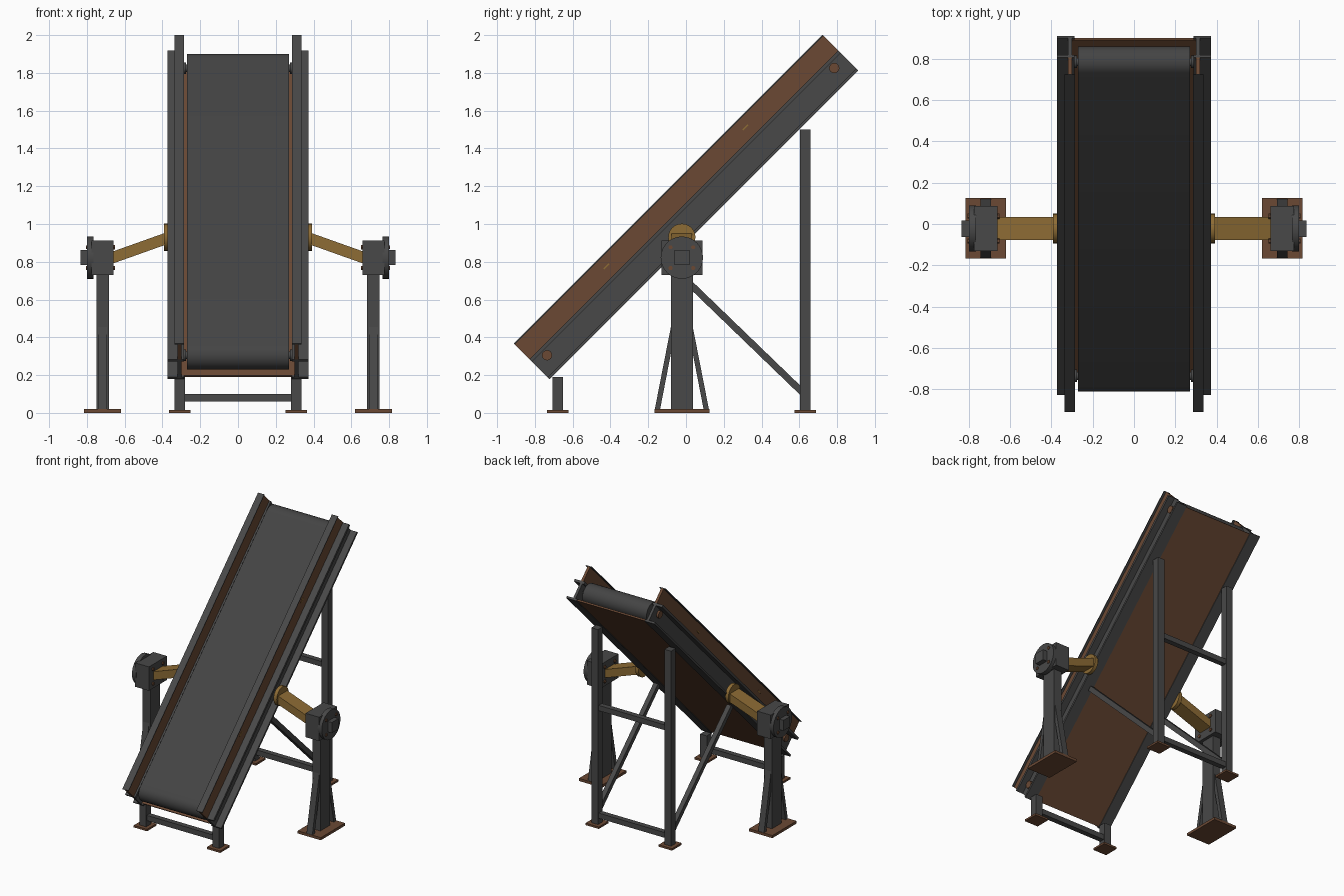
import bpy, bmesh, math
from mathutils import Vector, Matrix

if "Cube" in bpy.data.objects:
    bpy.data.objects.remove(bpy.data.objects["Cube"], do_unlink=True)


def material(name, rgb):
    m = bpy.data.materials.new(name)
    m.use_nodes = True
    m.diffuse_color = (*rgb, 1)
    m.node_tree.nodes["Principled BSDF"].inputs["Base Color"].default_value = (*rgb, 1)
    return m


steel = material("dark steel", (0.065, 0.065, 0.065))
rubber = material("belt rubber", (0.058, 0.058, 0.058))
rust = material("rusty brown", (0.145, 0.066, 0.034))
yellow = material("worn yellow", (0.27, 0.15, 0.035))

# Conveyor space: y runs up the slope, z is normal to the belt
SLOPE = Matrix.Translation((0, 0, 1.09)) @ Matrix.Rotation(math.radians(45), 4, 'X')
FLAT = Matrix.Identity(4)
LENGTH = 2.31
POST_Y = -0.022


def finish(name, bm, mat, matrix=FLAT, smooth=False):
    bmesh.ops.recalc_face_normals(bm, faces=bm.faces)
    mesh = bpy.data.meshes.new(name)
    bm.to_mesh(mesh)
    bm.free()
    mesh.materials.append(mat)
    ob = bpy.data.objects.new(name, mesh)
    bpy.context.collection.objects.link(ob)
    ob.matrix_world = matrix
    if smooth:
        bpy.ops.object.select_all(action='DESELECT')
        ob.select_set(True)
        bpy.context.view_layer.objects.active = ob
        bpy.ops.object.shade_smooth_by_angle(angle=math.radians(35))
    return ob


def box(name, x, y, z, mat, matrix=FLAT):
    """Box given by its (low, high) range on each axis."""
    bm = bmesh.new()
    bmesh.ops.create_cube(bm, size=1)
    for v in bm.verts:
        v.co = [(lo + hi) / 2 + c * (hi - lo) for c, (lo, hi) in zip(v.co, (x, y, z))]
    return finish(name, bm, mat, matrix)


def side(s, lo, hi):
    return (s * lo, s * hi) if s > 0 else (s * hi, s * lo)


def beam(name, p, q, width, depth, mat):
    """Rectangular bar from p to q."""
    p, q = Vector(p), Vector(q)
    turn = (q - p).to_track_quat('Z', 'Y').to_matrix().to_4x4()
    half = (q - p).length / 2
    return box(name, (-width / 2, width / 2), (-depth / 2, depth / 2), (-half, half),
               mat, Matrix.Translation((p + q) / 2) @ turn)


def rod(name, x, y, z, radius, mat, matrix=FLAT, sides=24):
    """Cylinder along x."""
    bm = bmesh.new()
    bmesh.ops.create_cone(bm, cap_ends=True, segments=sides, radius1=radius,
                          radius2=radius, depth=x[1] - x[0])
    place = Matrix.Translation((sum(x) / 2, y, z)) @ Matrix.Rotation(math.pi / 2, 4, 'Y')
    bmesh.ops.transform(bm, matrix=place, verts=bm.verts)
    return finish(name, bm, mat, matrix, smooth=True)


def extrude_profile(name, points, x, mat, matrix, smooth=False):
    """Closed profile in the y-z plane, extruded over the x range."""
    bm = bmesh.new()
    face = bm.faces.new([bm.verts.new((x[0], a, b)) for a, b in points])
    ext = bmesh.ops.extrude_face_region(bm, geom=[face])
    verts = [g for g in ext["geom"] if isinstance(g, bmesh.types.BMVert)]
    bmesh.ops.translate(bm, verts=verts, vec=(x[1] - x[0], 0, 0))
    return finish(name, bm, mat, matrix, smooth)


# Belt wrapped around both drums
reach, drum_z, drum_r, steps = 1.075, -0.035, 0.076, 14
loop = []
for s in (1, -1):
    for i in range(steps + 1):
        a = math.pi * i / steps
        loop.append((s * (reach + drum_r * math.sin(a)), drum_z + s * drum_r * math.cos(a)))
extrude_profile("belt", loop, (-0.27, 0.27), rubber, SLOPE, smooth=True)

# Pan under the belt
along = (-LENGTH / 2, LENGTH / 2)
box("under_pan", (-0.3, 0.3), (-1.145, 1.145), (-0.128, -0.116), rust, SLOPE)

# Drum shafts
for end, y in (("lower", -reach), ("upper", reach)):
    rod(end + "_shaft", (-0.31, 0.31), y, drum_z, 0.02, steel, SLOPE)

for s, tag in ((1, "left"), (-1, "right")):
    # Side channel
    box(tag + "_channel_web", side(s, 0.30, 0.32), along, (-0.133, 0.015), steel, SLOPE)
    box(tag + "_channel_top", side(s, 0.287, 0.372), along, (-0.003, 0.015), steel, SLOPE)
    box(tag + "_channel_bottom", side(s, 0.287, 0.372), along, (-0.133, -0.118), steel, SLOPE)

    # Side guard with its top rail and small marks
    box(tag + "_guard", side(s, 0.30, 0.32), along, (0.015, 0.127), rust, SLOPE)
    box(tag + "_guard_rail", side(s, 0.285, 0.337), along, (0.127, 0.133), steel, SLOPE)
    for y in (-0.52, 0.52):
        box(tag + "_guard_mark", side(s, 0.318, 0.323), (y - 0.02, y + 0.02),
            (0.072, 0.08), yellow, SLOPE)

    # Shaft caps and bearings
    for y in (-reach, reach):
        rod(tag + "_shaft_cap", side(s, 0.315, 0.335), y, drum_z, 0.027, rust, SLOPE)
        rod(tag + "_shaft_collar", side(s, 0.275, 0.302), y, drum_z, 0.03, steel, SLOPE)

    # Frame legs with feet
    for end, y, top in (("front", -0.678, 0.19), ("rear", 0.632, 1.5)):
        box(f"{tag}_{end}_leg", side(s, 0.28, 0.336), (y - 0.028, y + 0.028),
            (0.015, top), steel)
        box(f"{tag}_{end}_foot", side(s, 0.252, 0.365), (y - 0.057, y + 0.057),
            (0, 0.015), rust)
    beam(tag + "_brace", (s * 0.308, 0.62, 0.105), (s * 0.308, -0.09, 0.79), 0.036, 0.036, steel)

    # Pivot arm and its flange
    rod(tag + "_arm_flange", side(s, 0.365, 0.392), POST_Y, 0.93, 0.072, yellow)
    beam(tag + "_pivot_arm", (s * 0.375, POST_Y, 0.925), (s * 0.67, POST_Y, 0.82),
         0.11, 0.06, yellow)

    # Support post with base plate and struts
    box(tag + "_post", side(s, 0.683, 0.75), (-0.08, 0.036), (0.02, 0.76), steel)
    box(tag + "_base_plate", side(s, 0.62, 0.815), (-0.167, 0.125), (0, 0.02), rust)
    for d in (-1, 1):
        profile = [(POST_Y + d * a, b) for a, b in
                   ((0.143, 0.02), (0.115, 0.02), (0.055, 0.33), (0.055, 0.47))]
        extrude_profile(tag + "_post_strut", profile, side(s, 0.693, 0.742), steel, FLAT)

    # Bearing housing, cover disc, square hub and bolts
    box(tag + "_bearing_block", side(s, 0.66, 0.775), (-0.13, 0.087), (0.73, 0.912), steel)
    rod(tag + "_bearing_cover", side(s, 0.765, 0.8), POST_Y, 0.822, 0.112, steel, sides=32)
    box(tag + "_bearing_hub", side(s, 0.795, 0.835), (-0.062, 0.018), (0.782, 0.862), steel)
    for dy in (-0.06, 0.06):
        for dz in (-0.055, 0.055):
            rod(tag + "_cover_bolt", side(s, 0.795, 0.806), POST_Y + dy, 0.822 + dz,
                0.012, rust, sides=6)
            rod(tag + "_block_bolt", side(s, 0.652, 0.665), POST_Y + dy, 0.822 + dz,
                0.013, rust, sides=6)

# Cross beams between the legs
for name, y, z in (("front", -0.678, 0.08), ("rear_low", 0.632, 0.08), ("rear_high", 0.632, 0.9)):
    box(name + "_cross_beam", (-0.285, 0.285), (y - 0.02, y + 0.02), (z - 0.02, z + 0.02), steel)
